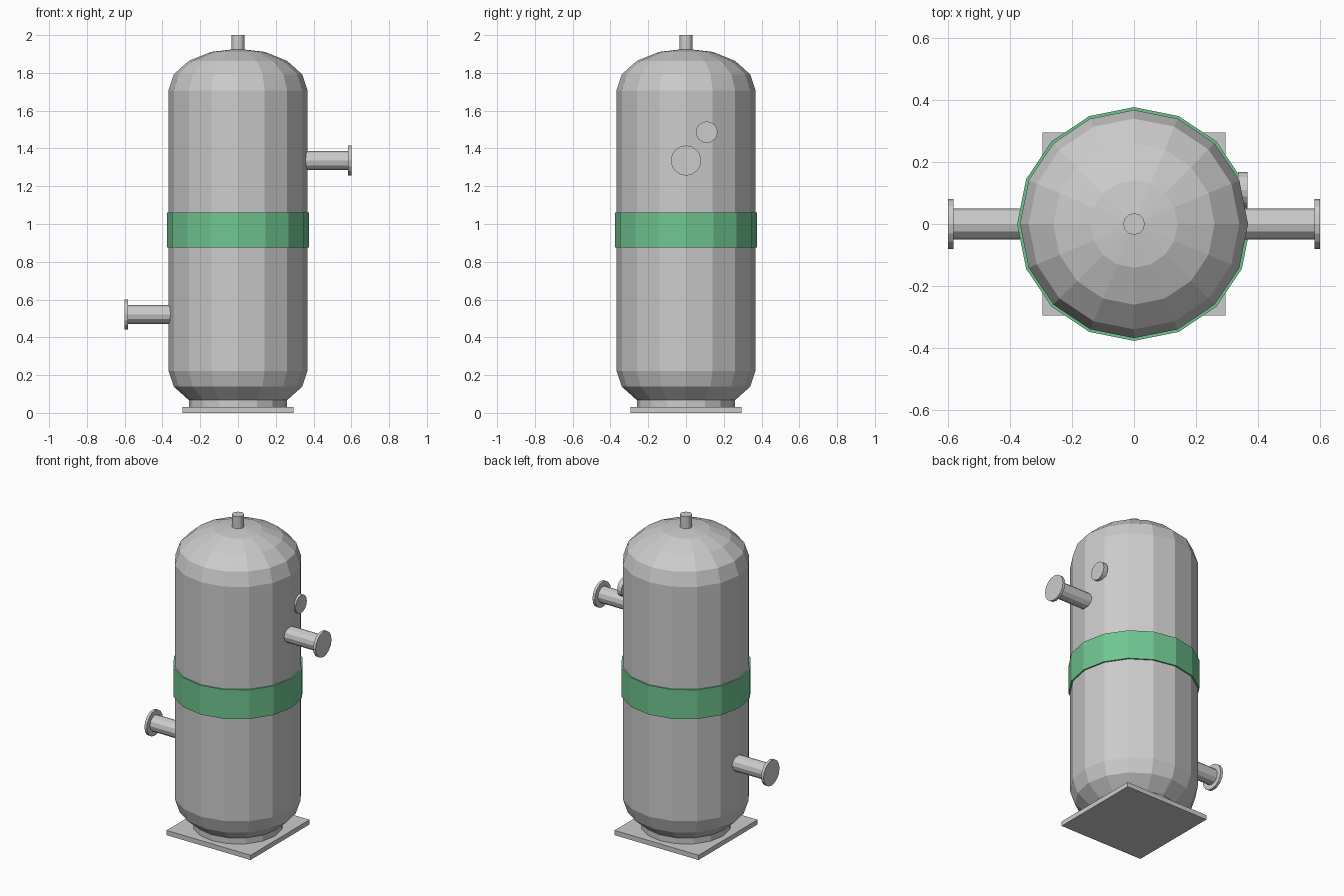
import bpy, bmesh
from math import pi, sin, cos, radians

if "Cube" in bpy.data.objects:
    bpy.data.objects.remove(bpy.data.objects["Cube"])

R, DOME = 0.368, 0.22          # shell radius and dome height
Z_LOW, Z_HIGH = 0.223, 1.708   # straight part of the shell


def lathe(name, profile, sides=16, closed=False):
    """Spin an (r, z) profile round the z axis with flat faces."""
    bm = bmesh.new()
    rings = []
    for r, z in profile:
        if r < 1e-5:
            rings.append([bm.verts.new((0, 0, z))] * sides)
        else:
            rings.append([bm.verts.new((r * cos(2 * pi * i / sides), r * sin(2 * pi * i / sides), z))
                          for i in range(sides)])
    pairs = list(zip(rings, rings[1:]))
    if closed:
        pairs.append((rings[-1], rings[0]))
    for a, b in pairs:
        for i in range(sides):
            j = (i + 1) % sides
            bm.faces.new(list(dict.fromkeys((a[i], a[j], b[j], b[i]))))
    bmesh.ops.recalc_face_normals(bm, faces=bm.faces)
    mesh = bpy.data.meshes.new(name)
    bm.to_mesh(mesh)
    bm.free()
    obj = bpy.data.objects.new(name, mesh)
    bpy.context.collection.objects.link(obj)
    return obj


def disc(name, r, z0, z1, sides=16):
    return lathe(name, [(0, z0), (r, z0), (r, z1), (0, z1)], sides)


def side_disc(name, r, x0, x1, y, z, side=1, sides=16):
    """Cylinder lying along x, on the right (side=1) or left (side=-1)."""
    obj = disc(name, r, x0, x1, sides)
    obj.rotation_euler = (0, side * pi / 2, 0)
    obj.location = (0, y, z)
    return obj


# Shell with elliptical heads
angles = [radians(22.5 * i) for i in range(5)]
bottom = [(R * cos(a), Z_LOW - DOME * sin(a)) for a in reversed(angles)]
top = [(R * cos(a), Z_HIGH + DOME * sin(a)) for a in angles]
lathe("tank_shell", bottom + top)

# Green band round the middle
band = lathe("green_band", [(R - 0.003, 0.875), (0.377, 0.875), (0.377, 1.06), (R - 0.003, 1.06)], closed=True)
green = bpy.data.materials.new("green")
green.diffuse_color = (0.16, 0.56, 0.28, 1)
green.use_nodes = True
green.node_tree.nodes["Principled BSDF"].inputs["Base Color"].default_value = green.diffuse_color
band.data.materials.append(green)

# Skirt and square base plate
disc("base_skirt", 0.26, 0.03, 0.075)
bpy.ops.mesh.primitive_cube_add(size=1, location=(0, 0, 0.015))
plate = bpy.context.object
plate.name = "base_plate"
plate.scale = (0.59, 0.59, 0.03)

# Top vent pipe
disc("top_pipe", 0.035, 1.9, 2.0, 12)

# Flanged side nozzles
for label, side, z in (("outlet", 1, 1.336), ("inlet", -1, 0.521)):
    side_disc(label + "_pipe", 0.05, 0.34, 0.59, 0, z, side, 12)
    side_disc(label + "_flange", 0.08, 0.583, 0.6, 0, z, side, 16)

# Round gauge on the right
side_disc("gauge", 0.057, 0.336, 0.366, 0.11, 1.486)
